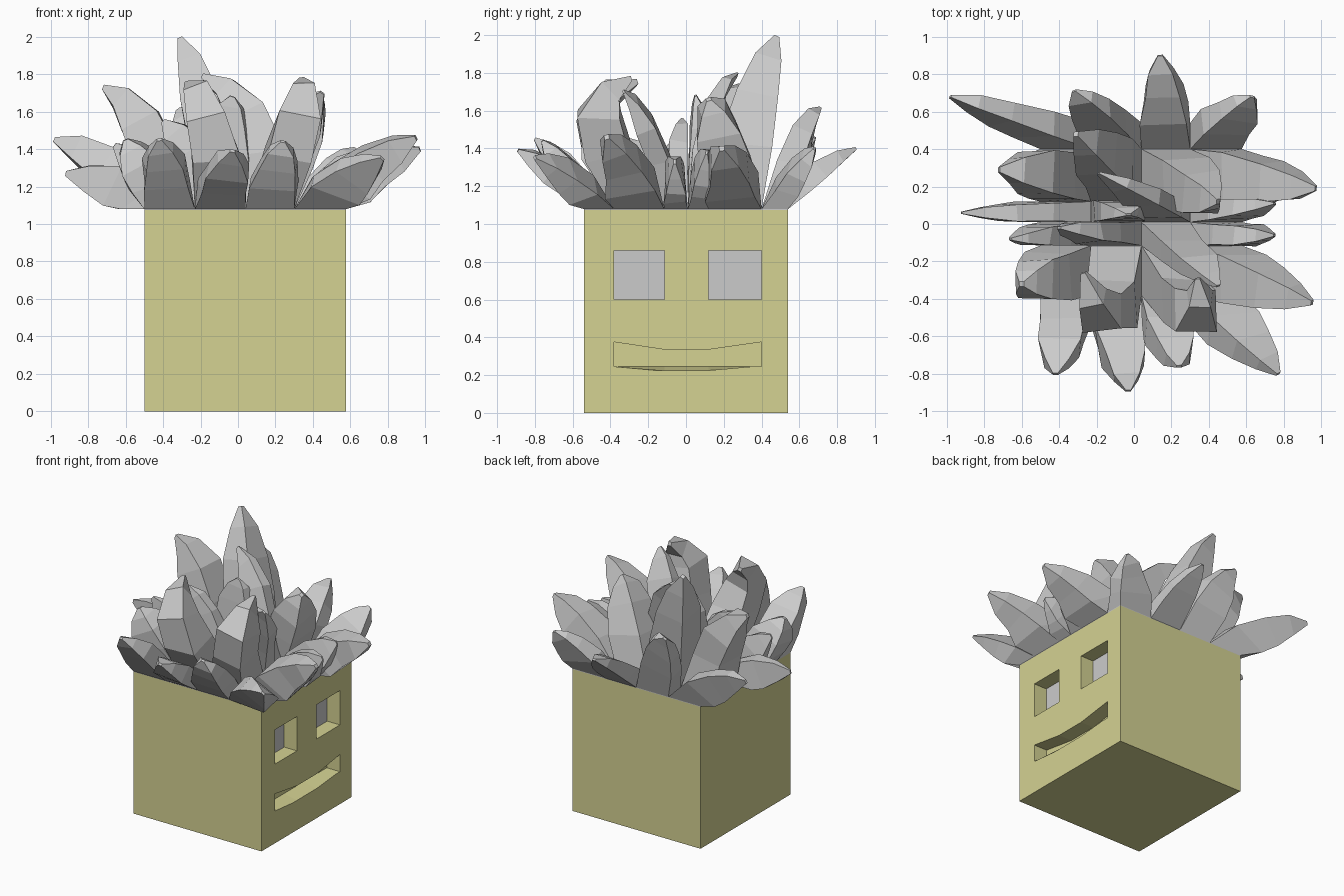
import bpy, bmesh, random
from mathutils import Vector, Quaternion

if "Cube" in bpy.data.objects:
    bpy.data.objects.remove(bpy.data.objects["Cube"])

random.seed(4)
X = [-0.5, -0.23, 0.04, 0.30, 0.575]
Y = [-0.54, -0.38, -0.115, 0.01, 0.12, 0.40, 0.54]
TOP = 1.075

skin = bpy.data.materials.new("skin")
skin.diffuse_color = (0.66, 0.645, 0.29, 1)
skin.use_nodes = True
skin.node_tree.nodes["Principled BSDF"].inputs["Base Color"].default_value = skin.diffuse_color


def make(name, bm, mat=None):
    bmesh.ops.recalc_face_normals(bm, faces=bm.faces)
    me = bpy.data.meshes.new(name)
    bm.to_mesh(me)
    bm.free()
    ob = bpy.data.objects.new(name, me)
    bpy.context.collection.objects.link(ob)
    if mat:
        me.materials.append(mat)
    return ob


def loft(bm, loops):
    rings = [[bm.verts.new(p) for p in lp] for lp in loops]
    n = len(rings[0])
    for a, b in zip(rings, rings[1:]):
        for i in range(n):
            j = (i + 1) % n
            bm.faces.new((a[i], a[j], b[j], b[i]))
    bm.faces.new(rings[0][::-1])
    bm.faces.new(rings[-1])


def rect(x0, x1, y0, y1, z):
    return [(x0, y0, z), (x1, y0, z), (x1, y1, z), (x0, y1, z)]


# Head block
bm = bmesh.new()
loft(bm, [rect(X[0], X[-1], Y[0], Y[-1], z) for z in (0, TOP)])
head = make("head", bm, skin)

# Eye and mouth recesses
BACK, OUT = 0.465, 0.6
bm = bmesh.new()
eyes = [(-0.38, -0.115), (0.12, 0.40)]
for y0, y1 in eyes:
    loft(bm, [[(x, y0, 0.6), (x, y1, 0.6), (x, y1, 0.86), (x, y0, 0.86)]
              for x in (BACK, OUT)])
ys = [-0.38, -0.115, 0.12, 0.40]
upper = list(zip(ys[::-1], (0.375, 0.335, 0.335, 0.375)))
lip = list(zip(ys, (0.245, 0.22, 0.22, 0.245)))
floor = [(y, 0.246) for y in ys]
loft(bm, [[(x, y, z) for y, z in low + upper] for x, low in ((BACK, floor), (OUT, lip))])
cutter = make("face_cutter", bm, skin)
cutter.hide_render = True
mod = head.modifiers.new("recesses", 'BOOLEAN')
mod.object = cutter
mod.operation = 'DIFFERENCE'
mod.solver = 'EXACT'
bpy.context.view_layer.objects.active = head
bpy.ops.object.modifier_apply(modifier=mod.name)
bpy.data.objects.remove(cutter)

# Grey eye panels at the back of the sockets
for side, (y0, y1) in zip(("right", "left"), eyes):
    bm = bmesh.new()
    x = BACK + 0.003
    bm.faces.new([bm.verts.new(p) for p in
                  ((x, y0, 0.6), (x, y1, 0.6), (x, y1, 0.86), (x, y0, 0.86))])
    make(side + "_eye", bm)

# Scalp plate
bm = bmesh.new()
loft(bm, [rect(X[0], X[-1], Y[0], Y[-1], z) for z in (TOP, TOP + 0.006)])
make("scalp", bm)

# Hair tufts: per grid cell, tip position and how far the curve bulges sideways
ROWS = [
    [(-0.42, -0.80, 1.45, .6), (-0.03, -0.89, 1.39, .6), (0.24, -0.76, 1.44, .7), (0.77, -0.80, 1.35, .5)],
    [(-0.60, -0.32, 1.45, .8), (-0.27, -0.26, 1.75, 1), (0.34, -0.29, 1.77, 1), (0.95, -0.42, 1.46, .5)],
    [(-0.66, -0.08, 1.42, .5), (-0.40, -0.02, 1.55, .5), (0.45, -0.33, 1.70, .6), (0.75, -0.06, 1.33, .5)],
    [(-0.92, 0.06, 1.27, .5), (-0.03, 0.05, 1.68, -1), (-0.19, 0.27, 1.79, .1), (0.75, 0.11, 1.38, .5)],
    [(-0.72, 0.29, 1.73, .3), (-0.31, 0.48, 1.99, .4), (0.45, 0.12, 1.66, .7), (0.97, 0.19, 1.40, .5)],
    [(-0.98, 0.68, 1.45, .5), (-0.32, 0.71, 1.61, .6), (0.14, 0.90, 1.40, .5), (0.63, 0.68, 1.40, .6)],
]
BULGE = {(1, 1): (0.15, -0.42), (1, 2): (0.05, -0.36), (3, 1): (0.1, 0)}


def tuft(bm, r, c):
    tx, ty, tz, k = ROWS[r][c]
    base = Vector(((X[c] + X[c + 1]) / 2, (Y[r] + Y[r + 1]) / 2, TOP + 0.004))
    tip = Vector((tx, ty, tz))
    d = tip - base
    bx, by = BULGE.get((r, c), (0, 0))
    rise = 0.85 if tz > 1.6 and tz < 1.9 else 0.7
    mid = base + Vector((d.x * k + bx, d.y * k + by, d.z * rise))
    hx, hy = (X[c + 1] - X[c]) / 2, (Y[r + 1] - Y[r]) / 2
    loops = []
    # rings: curve position, scale, share of the curve's tilt
    for t, s, tilt in ((0, 1, 0), (.28, .97, .55), (.55, .8, .9), (.8, .5, 1), (1, .1, 1)):
        p = base * (1 - t) ** 2 + mid * 2 * t * (1 - t) + tip * t * t
        tan = (mid - base) * (1 - t) + (tip - mid) * t
        q = Quaternion().slerp(Vector((0, 0, 1)).rotation_difference(tan), tilt)
        ring = []
        for sx, sy in ((-1, -1), (1, -1), (1, 1), (-1, 1)):
            j = random.uniform(.85, 1.1) if 0 < t < 1 else 1
            v = p + q @ Vector((sx * hx * s * j, sy * hy * s * j, 0))
            v.z = max(v.z, base.z)
            ring.append(v)
        loops.append(ring)
    loft(bm, loops)


bm = bmesh.new()
for r in range(len(ROWS)):
    for c in range(4):
        tuft(bm, r, c)
make("hair", bm)
